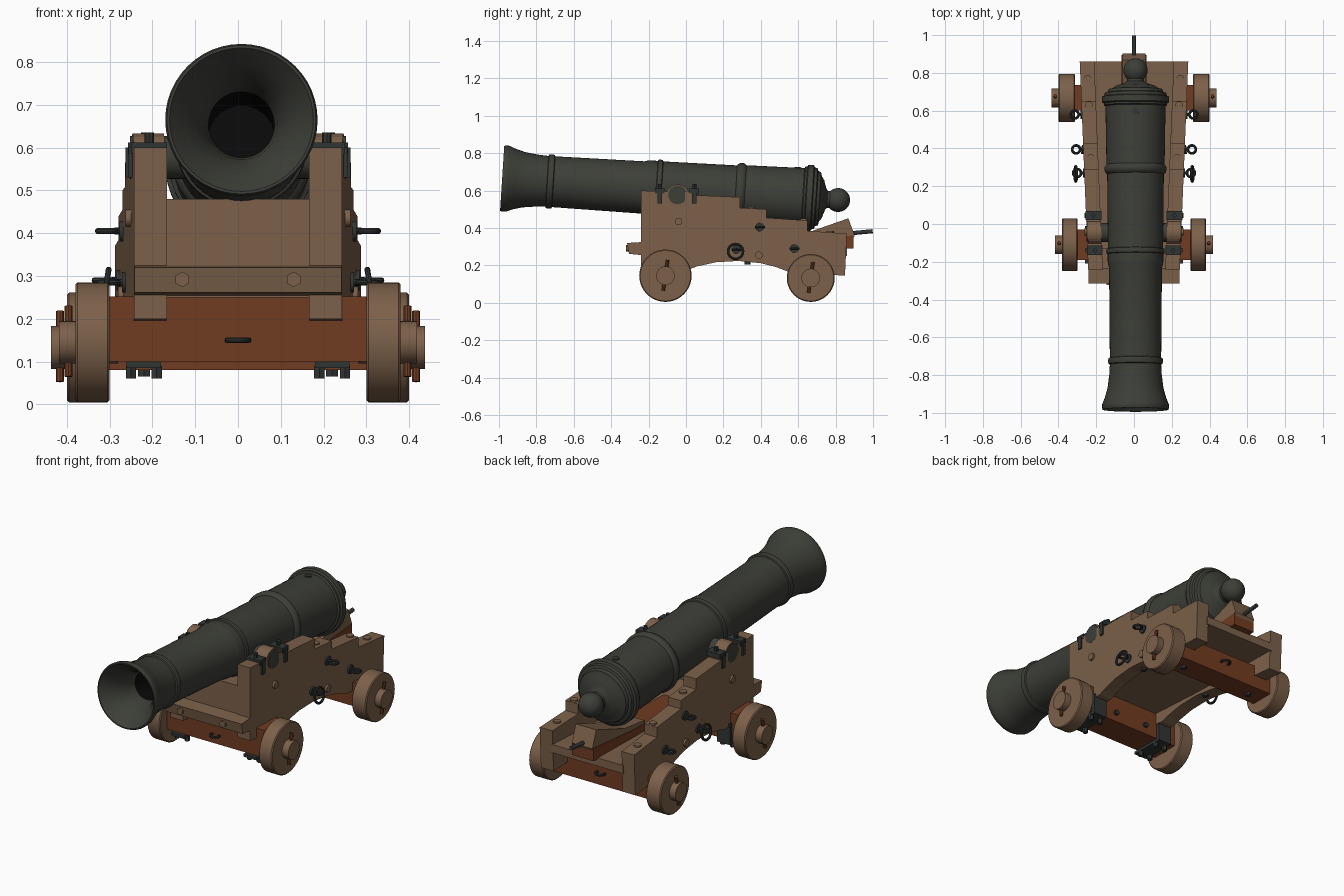
import bpy, bmesh, math
from mathutils import Matrix, Vector

if "Cube" in bpy.data.objects:
    bpy.data.objects.remove(bpy.data.objects["Cube"])


def material(name, rgb):
    m = bpy.data.materials.new(name)
    m.diffuse_color = (*rgb, 1)
    m.use_nodes = True
    m.node_tree.nodes["Principled BSDF"].inputs["Base Color"].default_value = m.diffuse_color
    return m


GUN = material("gun_iron", (0.046, 0.049, 0.039))
IRON = material("fitting_iron", (0.030, 0.036, 0.034))
WOOD = material("brown_wood", (0.200, 0.118, 0.068))
RUST = material("red_wood", (0.165, 0.045, 0.015))
BLACK = material("bore_black", (0.003, 0.003, 0.003))


def finish(name, bm, mat, smooth=False):
    bmesh.ops.recalc_face_normals(bm, faces=bm.faces)
    me = bpy.data.meshes.new(name)
    bm.to_mesh(me)
    bm.free()
    me.materials.append(mat)
    ob = bpy.data.objects.new(name, me)
    bpy.context.collection.objects.link(ob)
    if smooth:
        bpy.ops.object.select_all(action='DESELECT')
        ob.select_set(True)
        bpy.context.view_layer.objects.active = ob
        bpy.ops.object.shade_smooth_by_angle(angle=math.radians(35))
    return ob


def box(name, x, y, z, mat):
    """Box from (min, max) ranges."""
    bm = bmesh.new()
    bmesh.ops.create_cube(bm, size=1)
    for v in bm.verts:
        v.co = [(a + b) / 2 + c * (b - a) for c, (a, b) in zip(v.co, (x, y, z))]
    return finish(name, bm, mat)


def rod(name, p, q, r, mat, seg=24):
    """Cylinder between two points."""
    p, q = Vector(p), Vector(q)
    bm = bmesh.new()
    rot = (q - p).to_track_quat('Z', 'Y').to_matrix().to_4x4()
    bmesh.ops.create_cone(bm, cap_ends=True, segments=seg, radius1=r, radius2=r,
                          depth=(q - p).length, matrix=Matrix.Translation((p + q) / 2) @ rot)
    return finish(name, bm, mat, seg > 8)


def lathe(name, prof, mat, matrix, seg=48):
    """Turn (position, radius) points about the local y axis."""
    bm = bmesh.new()
    rows = []
    for s, r in prof:
        rows.append([bm.verts.new((r * math.cos(a), s, r * math.sin(a)))
                     for a in (2 * math.pi * i / seg for i in range(seg))])
    for a, b in zip(rows, rows[1:]):
        for i in range(seg):
            j = (i + 1) % seg
            bm.faces.new((a[i], a[j], b[j], b[i]))
    bmesh.ops.remove_doubles(bm, verts=bm.verts, dist=1e-5)
    ob = finish(name, bm, mat, True)
    ob.matrix_world = matrix
    return ob


def ring(name, loc, R, r, mat, axis):
    """Torus whose axis is the given direction."""
    prof = [(r * math.sin(a), R + r * math.cos(a)) for a in (2 * math.pi * i / 10 for i in range(11))]
    m = Matrix.Translation(loc) @ Vector(axis).to_track_quat('Y', 'Z').to_matrix().to_4x4()
    return lathe(name, prof, mat, m, 24)


def prism(name, prof, xin, xout, mat):
    """Extrude a (y, z) outline between two x functions of y."""
    bm = bmesh.new()
    a = [bm.verts.new((xin(y), y, z)) for y, z in prof]
    b = [bm.verts.new((xout(y), y, z)) for y, z in prof]
    bm.faces.new(a)
    bm.faces.new(b[::-1])
    for i in range(len(prof)):
        j = (i + 1) % len(prof)
        bm.faces.new((a[i], b[i], b[j], a[j]))
    return finish(name, bm, mat)


# barrel, tilted up at the muzzle
TILT = Matrix.Translation((0.008, 0, 0.602)) @ Matrix.Rotation(math.radians(-3.68), 4, 'X')
barrel = [(-.80, .077), (-.85, .085), (-.90, .105), (-.94, .130), (-.975, .160), (-.985, .168),
          (-.985, .174), (-.975, .178), (-.955, .176), (-.92, .162), (-.87, .148), (-.80, .139),
          (-.745, .136), (-.742, .143), (-.725, .146), (-.712, .143), (-.709, .136),
          (-.23, .140), (-.215, .145), (-.20, .147), (-.16, .147), (-.157, .153), (-.145, .155),
          (-.133, .153), (-.13, .146), (.265, .150), (.27, .158), (.285, .165), (.30, .165),
          (.31, .158), (.315, .154), (.625, .159), (.63, .168), (.64, .168), (.645, .178),
          (.675, .178), (.68, .166), (.695, .163), (.70, .148), (.715, .142), (.72, .122),
          (.735, .100), (.74, .080), (.75, .055), (.757, .046)]
knob = [(.815 + .064 * math.sin(t), .064 * math.cos(t))
        for t in (math.radians(-45 + 135 * i / 10) for i in range(11))]
lathe("barrel", barrel + knob, GUN, TILT)
lathe("bore", [(-.80, .0775), (-.3, .0775), (-.3, 0)], BLACK, TILT)
vent = rod("vent", (0, .59, .15), (0, .59, .162), .018, IRON, 16)
vent.matrix_world = TILT
rod("trunnions", (-.252, -.045, .577), (.252, -.045, .577), .05, GUN, 32)


# stepped cheeks splay towards the rear
def inner(y):
    return .165 + .045 * (y + .25) / 1.1


def outer(y):
    return inner(y) + .077


cheek = [(-.24, .20), (-.24, .60), (.06, .592), (.06, .575), (.29, .565), (.29, .508), (.43, .50),
         (.43, .455), (.65, .44), (.65, .385), (.86, .37), (.85, .145), (.55, .165), (.48, .192),
         (.40, .212), (.28, .224), (.16, .217), (.06, .195), (.02, .18)]

for s, side in ((-1, "left"), (1, "right")):
    def sx(f, s=s):
        return lambda y: s * f(y)
    prism("cheek_" + side, cheek, sx(inner), sx(outer), WOOD)
    # wooden cap over the trunnion, with iron straps
    cap = [(-.045 + .062 * math.cos(a), .575 + .058 * math.sin(a))
           for a in (math.pi * i / 12 for i in range(13))]
    prism("trunnion_cap_" + side, cap, sx(inner), sx(lambda y: outer(y) - .004), WOOD)
    for y in (-.14, .045):
        x = s * (inner(y) + .038)
        box("cap_strap_" + side, (x - .042, x + .042), (y - .025, y + .025), (.585, .612), IRON)
        rod("cap_bolt_" + side, (x, y, .60), (x, y, .635), .011, IRON, 8)
        xo = s * outer(y)
        box("strap_leg_" + side, (xo - .009, xo + .009), (y - .012, y + .012), (.53, .60), IRON)
    # wooden plugs on the cheek faces and steps
    for y, z in ((-.04, .435), (.39, .255)):
        rod("side_plug_" + side, (s * (outer(y) - .01), y, z), (s * (outer(y) + .012), y, z), .02, WOOD, 12)
    for y, z in ((.35, .506), (.63, .444), (.77, .378)):
        x = s * (inner(y) + .038)
        rod("step_plug_" + side, (x, y, z - .02), (x, y, z + .006), .02, WOOD, 12)
    rod("front_bolt_" + side, (s * .13, -.30, .292), (s * .13, -.322, .292), .018, WOOD, 6)
    # eye bolts and the breeching ring
    for y, z in ((.395, .405), (.27, .285), (.58, .29)):
        xo = outer(y)
        rod("eye_plate_" + side, (s * (xo - .01), y, z), (s * (xo + .008), y, z), .024, IRON, 16)
        rod("eye_shank_" + side, (s * xo, y, z), (s * (xo + .02), y, z), .008, IRON, 10)
        ring("eye_" + side, (s * (xo + .038), y, z), .021, .007, IRON, (0, 0, 1))
    ring("breeching_ring_" + side, (s * (outer(.27) + .045), .265, .275), .04, .007, IRON, (1, 0, .15 * s))
    # wheels, axle ends and linchpins
    for end, y, z, r, x0, x1, xe in (("front", -.11, .145, .14, .30, .38, .418),
                                     ("rear", .667, .133, .128, .312, .40, .437)):
        prof = [(x0, 0), (x0, r - .005), (x0 + .005, r), (x1 - .005, r), (x1, r - .005), (x1, 0)]
        m = Matrix.Translation((0, y, z)) @ Matrix.Rotation(math.radians(-90 * s), 4, 'Z')
        lathe(f"{end}_wheel_{side}", prof, WOOD, m, 40)
        rod(f"{end}_axle_end_{side}", (s * .28, y, z), (s * xe, y, z), .05, WOOD, 24)
        xm = s * (x1 + .016)
        rod(f"{end}_linchpin_{side}", (xm, y - .012, z - .08), (xm, y + .012, z + .085), .009, RUST, 8)
    # iron clamps round the axles
    x = s * .22
    box("front_clamp_" + side, (x - .04, x + .04), (-.21, -.01), (.085, .10), IRON)
    box("clamp_back_" + side, (x - .04, x + .04), (-.03, -.01), (.085, .20), IRON)
    for y in (-.17, -.05):
        for dx in (-.03, .03):
            rod("clamp_nut_" + side, (x + dx, y, .06), (x + dx, y, .09), .014, IRON, 6)
    rod("rear_axle_bolt_" + side, (x, .665, .065), (x, .665, .09), .016, IRON, 6)
    rod("arch_bolt_" + side, (s * .21, .33, .205), (s * .21, .33, .23), .016, IRON, 6)

# axle beams
box("front_axle", (-.30, .30), (-.19, -.03), (.10, .252), RUST)
box("rear_axle", (-.312, .312), (.60, .735), (.08, .21), RUST)
ring("front_axle_eye", (0, -.20, .15), .024, .007, IRON, (0, 0, 1))
ring("rear_axle_eye", (0, .745, .15), .024, .007, IRON, (0, 0, 1))
for y in (-.025, .595):
    for x in (-.1, .1):
        rod("axle_stud", (x, y - .01, .15), (x, y + .01, .15), .014, IRON, 8)

# front transom and its ledge
box("front_transom", (-.17, .17), (-.235, -.13), (.25, .48), WOOD)
prism("front_ledge", [(-.235, .255), (-.305, .262), (-.315, .32), (-.235, .325)],
      lambda y: -.242, lambda y: .242, WOOD)

# bed planks, rails and elevating wedge
prism("bed_plank", [(-.13, .25), (.30, .24), (.86, .25), (.86, .295), (.30, .285), (-.13, .30)],
      lambda y: -inner(y) - .01, lambda y: inner(y) + .01, WOOD)
prism("stool_bed", [(.10, .28), (.895, .29), (.895, .36), (.55, .33), (.10, .32)],
      lambda y: -.065, lambda y: .065, RUST)
prism("wedge", [(.45, .325), (.895, .345), (.902, .36), (.868, .452), (.62, .365), (.45, .345)],
      lambda y: -.062, lambda y: .062, WOOD)
rod("wedge_handle", (0, .86, .37), (0, .998, .383), .011, IRON, 12)
